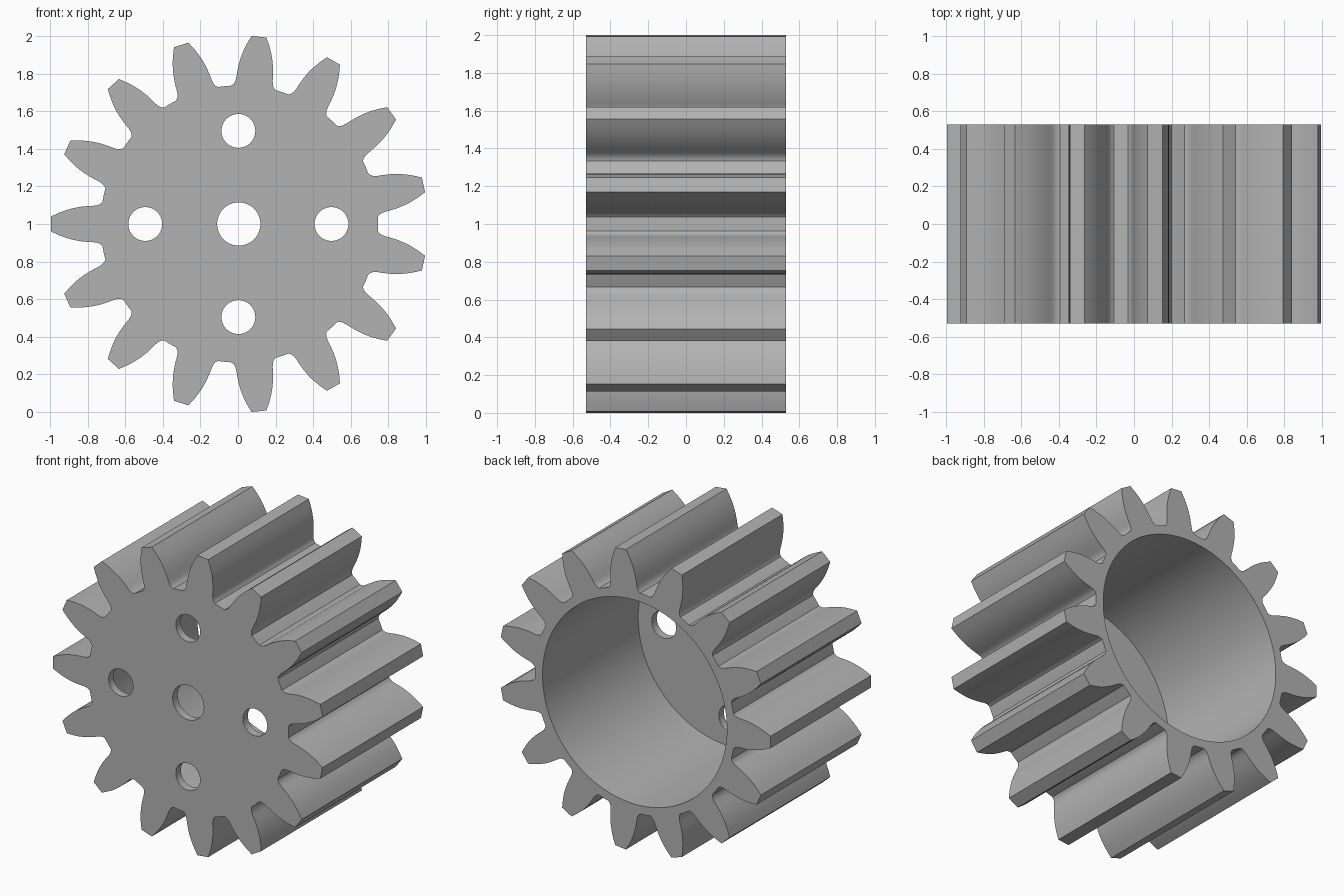
import bpy, bmesh, math

cube = bpy.data.objects.get("Cube")
if cube:
    bpy.data.objects.remove(cube, do_unlink=True)

TEETH = 15
HALF_DEPTH = 0.53
WALL = 0.053
ROOT = 0.737
CX, CZ = 0.007, 1.0

# Single grey material
grey = bpy.data.materials.new("plain grey")
grey.use_nodes = True
colour = (0.45, 0.45, 0.45, 1)
grey.diffuse_color = colour
grey.node_tree.nodes["Principled BSDF"].inputs["Base Color"].default_value = colour


def prism(name, outline, y0, y1):
    """Extrude a closed (x, z) outline from y0 to y1."""
    bm = bmesh.new()
    face = bm.faces.new([bm.verts.new((x, y0, z)) for x, z in outline])
    side = bmesh.ops.extrude_face_region(bm, geom=[face])["geom"]
    moved = [v for v in side if isinstance(v, bmesh.types.BMVert)]
    bmesh.ops.translate(bm, verts=moved, vec=(0, y1 - y0, 0))
    bmesh.ops.recalc_face_normals(bm, faces=bm.faces)
    mesh = bpy.data.meshes.new(name)
    bm.to_mesh(mesh)
    bm.free()
    mesh.materials.append(grey)
    obj = bpy.data.objects.new(name, mesh)
    bpy.context.collection.objects.link(obj)
    return obj


def circle(x, z, r, n):
    return [(x + r * math.cos(math.tau * i / n), z + r * math.sin(math.tau * i / n))
            for i in range(n)]


# Half a tooth as (distance along tooth axis, half width), tip to root fillet
flank = [(1.001, 0.04), (0.96, 0.059), (0.92, 0.074), (0.88, 0.085), (0.84, 0.092),
         (0.80, 0.096), (0.775, 0.097), (0.755, 0.1), (0.74, 0.106), (0.73, 0.115)]
tooth = [(r, -w) for r, w in reversed(flank)] + flank

# Gear outline: teeth joined by short arcs on the root circle
outline = []
step = math.tau / TEETH
for k in range(TEETH):
    a = math.pi + k * step
    c, s = math.cos(a), math.sin(a)
    outline += [(CX + r * c - w * s, CZ + r * s + w * c) for r, w in tooth]
    for f in (-0.12, 0, 0.12):
        b = a + step * (0.5 + f)
        outline.append((CX + ROOT * math.cos(b), CZ + ROOT * math.sin(b)))
gear = prism("gear", outline, -HALF_DEPTH, HALF_DEPTH)

# Cutters: deep bore open at the back, centre hole and four bolt holes
cutters = [prism("bore_cutter", circle(CX, CZ, 0.68, 96), WALL - HALF_DEPTH, 1),
           prism("centre_hole_cutter", circle(CX - 0.003, CZ, 0.115, 48), -1, 0)]
for i in range(4):
    a = i * math.pi / 2
    cutters.append(prism("bolt_hole_cutter",
                         circle(CX - 0.005 + 0.495 * math.cos(a), CZ + 0.495 * math.sin(a), 0.09, 40),
                         -1, 0))

bpy.context.view_layer.objects.active = gear
gear.select_set(True)
for cutter in cutters:
    cutter.hide_render = True
    mod = gear.modifiers.new("cut", "BOOLEAN")
    mod.operation = "DIFFERENCE"
    mod.solver = "EXACT"
    mod.object = cutter
    bpy.ops.object.modifier_apply(modifier=mod.name)
    bpy.data.objects.remove(cutter, do_unlink=True)

bpy.ops.object.shade_smooth_by_angle(angle=math.radians(30))
